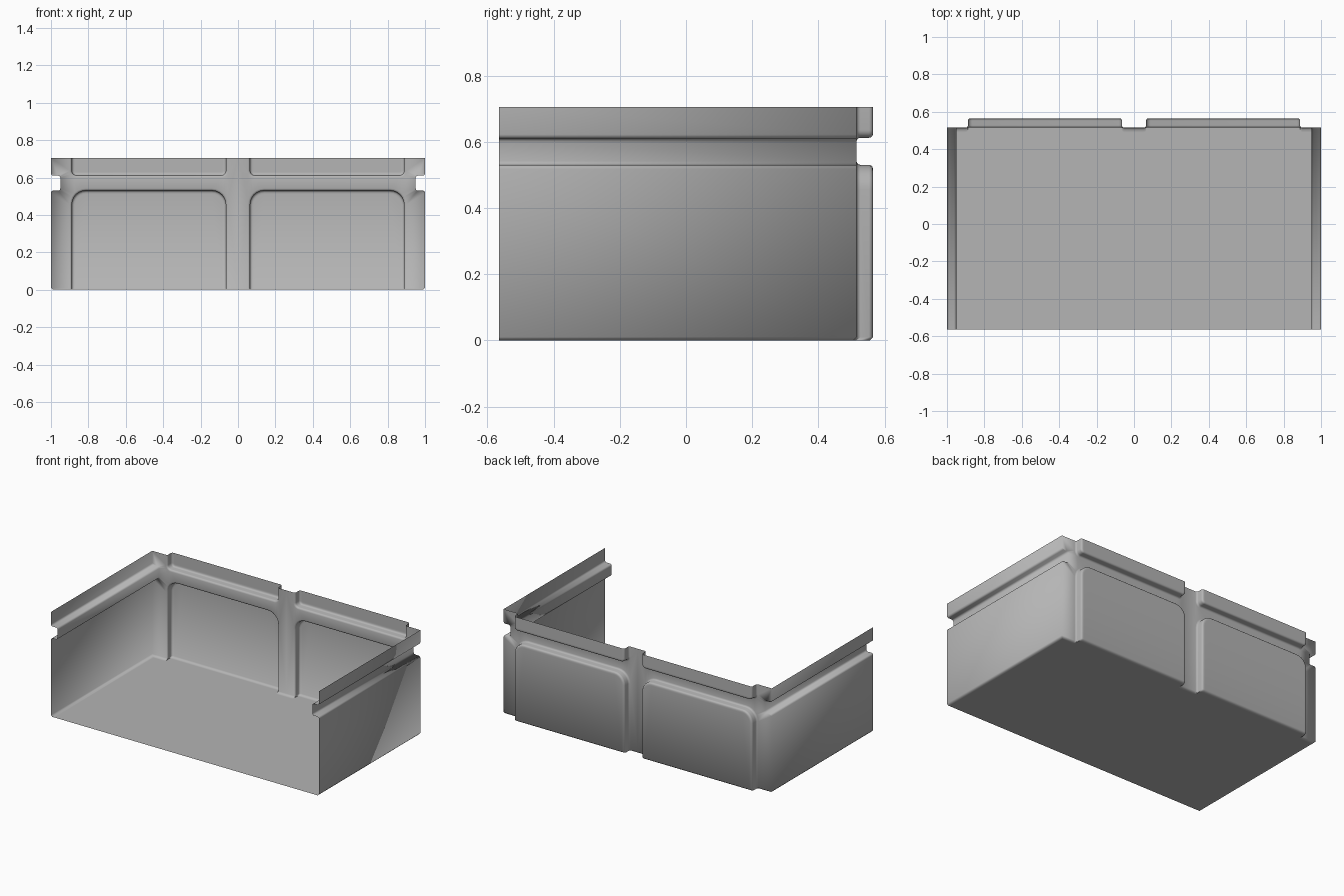
import bpy, bmesh, math

if "Cube" in bpy.data.objects:
    bpy.data.objects.remove(bpy.data.objects["Cube"])

Y0, DEPTH, FRONT = 0.515, 0.05, -0.565   # back plane, panel bulge, open front edge
TOP, LOW = 0.705, 0.01                   # rim height, start of bottom chamfer
R = 0.012                                # fillet radius

bm = bmesh.new()


def vert(x, y, z):
    return bm.verts.new((x, y, z))


def strip(a, b):
    for i in range(len(a) - 1):
        bm.faces.new((a[i], a[i + 1], b[i + 1], b[i]))


def arc(cx, cy, r, a0, a1, n):
    return [(cx + r * math.cos(math.radians(a0 + (a1 - a0) * i / n)),
             cy + r * math.sin(math.radians(a0 + (a1 - a0) * i / n))) for i in range(n + 1)]


def u_path(x0, x1, z_open, z_end, r, d):
    """U-shaped outline, open at z_open, round corners at z_end, grown by d."""
    s = 1 if z_end > z_open else -1
    pts = [(x0 - d, z_open)]
    pts += [(x, z_end + s * (w - r)) for x, w in arc(x0 + r, 0, r + d, 180, 90, 6)]
    pts += [(x, z_end + s * (w - r)) for x, w in arc(x1 - r, 0, r + d, 90, 0, 6)]
    return pts + [(x1 + d, z_open)]


# wall section of a raised panel: (outward offset, height above back plane)
section = arc(R, R, R, 270, 180, 3) + arc(-R, DEPTH - R, R, 0, 90, 3) + [(-0.02, DEPTH)]


def panel(z_open, z_end, r):
    loops = [[vert(x, Y0 + h, z) for x, z in u_path(0.065, 0.888, z_open, z_end, r, d)]
             for d, h in section]
    for a, b in zip(loops, loops[1:]):
        strip(a, b)
    bm.faces.new(loops[-1])
    return loops


# Large lower panel and small rim panel (right half)
lower = panel(LOW, 0.53, 0.075)
rim = panel(TOP, 0.612, 0.024)

# Side wall with horizontal groove
g = 0.95
profile = [(1, LOW)] + arc(1 - R, 0.53 - R, R, 0, 90, 3) + arc(g + R, 0.53 + R, R, 270, 180, 3)
profile += arc(g + R, 0.61 - R, R, 180, 90, 3) + arc(1 - R, 0.61 + R, R, 270, 360, 3) + [(1, TOP)]
side_back = [vert(x, Y0, z) for x, z in profile]
side_front = [vert(x, FRONT, z) for x, z in profile]
strip(side_back, side_front)

# Recessed back plate running around the panels
mid_top, mid_low = vert(0, Y0, TOP), vert(0, Y0, LOW)
bm.faces.new(side_back + rim[0][::-1] + [mid_top, mid_low] + lower[0])

# Bottom chamfer and floor
edge = [mid_low] + [l[0] for l in lower] + [l[-1] for l in reversed(lower)]
edge += [side_back[0], side_front[0]]


def floor_ring(d):
    return [vert(min(v.co.x, 1 - d), v.co.y - (d if v.co.y > 0 else 0), 0) for v in edge]


base, inner = floor_ring(0.01), floor_ring(0.025)
strip(edge, base)
strip(base, inner)
floor = bm.faces.new(inner + [vert(0, FRONT, 0)])

bmesh.ops.recalc_face_normals(bm, faces=bm.faces[:])
floor.normal_update()
if floor.normal.z > 0:
    bmesh.ops.reverse_faces(bm, faces=bm.faces[:])
bmesh.ops.triangulate(bm, faces=[f for f in bm.faces if len(f.verts) > 4])

mesh = bpy.data.meshes.new("open_tray_shell")
bm.to_mesh(mesh)
bm.free()
obj = bpy.data.objects.new("open_tray_shell", mesh)
bpy.context.collection.objects.link(obj)

# Dark grey surface
mat = bpy.data.materials.new("dark_grey")
mat.diffuse_color = (0.46, 0.46, 0.46, 1)
mat.use_nodes = True
mat.node_tree.nodes["Principled BSDF"].inputs["Base Color"].default_value = mat.diffuse_color
mesh.materials.append(mat)

# Left half by mirroring, smooth all over
mod = obj.modifiers.new("mirror", 'MIRROR')
mod.use_clip = True
bpy.context.view_layer.objects.active = obj
obj.select_set(True)
bpy.ops.object.modifier_apply(modifier="mirror")
bpy.ops.object.shade_smooth()
